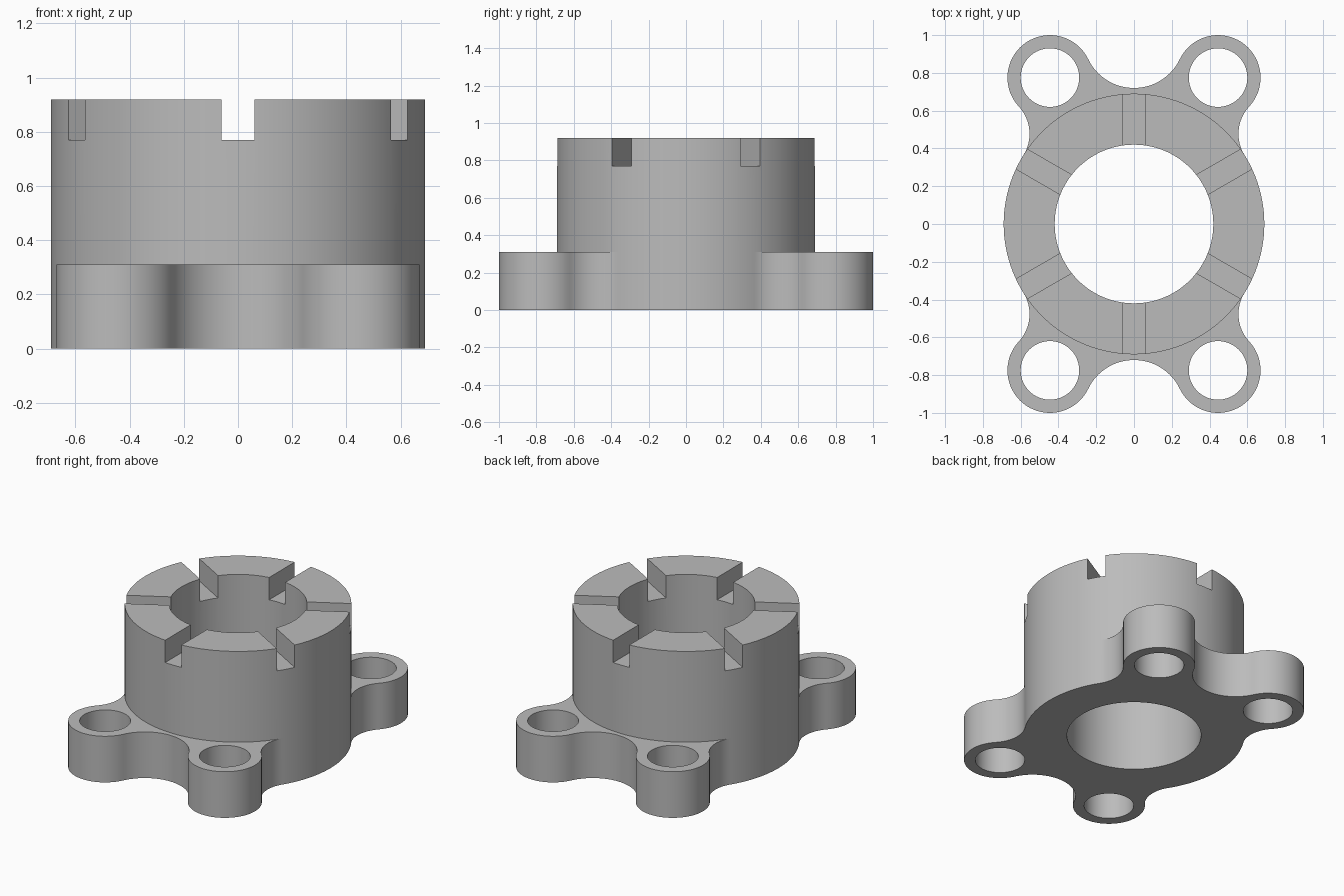
import bpy, bmesh
from math import sin, cos, radians, atan2, degrees
from mathutils import Matrix, Vector

cube = bpy.data.objects.get("Cube")
if cube:
    bpy.data.objects.remove(cube, do_unlink=True)

BODY_R, BORE_R, EAR_R, HOLE_R = 0.69, 0.42, 0.225, 0.155
FLANGE_Z, SLOT_Z, TOP_Z = 0.31, 0.77, 0.92
EAR = Vector((0.445, 0.775))
SIDE = Vector((0.766, 0.477))     # centre of the fillet between body and ear
WAIST = Vector((0, 0.989))        # centre of the fillet between two ears
SIDE_R, WAIST_R = 0.213, 0.269


def arc(centre, r, a, b, n):
    angles = [radians(a + (b - a) * i / n) for i in range(n + 1)]
    return [Vector((centre[0] + r * cos(t), centre[1] + r * sin(t))) for t in angles]


def heading(a, b):
    return degrees(atan2(b[1] - a[1], b[0] - a[0]))


def mirror(points, sx, sy):
    return [Vector((p.x * sx, p.y * sy)) for p in points]


def circle(centre, r, n=64):
    return arc(centre, r, 0, 360, n)[:-1]


# Outline pieces for one quarter, from the side to the waist
tangent = heading((0, 0), SIDE)
to_ear = heading(SIDE, EAR)
to_waist = heading(EAR, WAIST)
side_arc = arc((0, 0), BODY_R, -tangent, tangent, 24)
lobe = (arc(SIDE, SIDE_R, tangent + 180, to_ear, 16)
        + arc(EAR, EAR_R, to_ear - 180, to_waist, 36)[1:]
        + arc(WAIST, WAIST_R, to_waist - 180, -90, 16)[1:])
lobe[0] = side_arc[-1].copy()

# Back and front chains run from right to left, then left to right
back_lobes = lobe + mirror(lobe, -1, 1)[::-1][1:]
front_lobes = mirror(back_lobes, -1, -1)
back_arc = arc((0, 0), BODY_R, tangent, 180 - tangent, 44)
front_arc = mirror(back_arc, -1, -1)
left_arc = mirror(side_arc, -1, -1)
outline = side_arc[:-1] + back_lobes[:-1] + left_arc[:-1] + front_lobes[:-1]
body_ring = side_arc[:-1] + back_arc[:-1] + left_arc[:-1] + front_arc[:-1]
bore = circle((0, 0), BORE_R, 96)
ears = [(EAR.x * sx, EAR.y * sy) for sx in (-1, 1) for sy in (-1, 1)]
holes = [circle(e, HOLE_R) for e in ears]

bm = bmesh.new()


def ring_edges(points, z):
    verts = [bm.verts.new((p.x, p.y, z)) for p in points]
    return [bm.edges.new((v, verts[i - 1])) for i, v in enumerate(verts)]


def cap(loops, z, up):
    edges = [e for loop in loops for e in ring_edges(loop, z)]
    bmesh.ops.triangle_fill(bm, edges=edges, normal=(0, 0, up))


def wall(points, z0, z1):
    low = [bm.verts.new((p.x, p.y, z0)) for p in points]
    high = [bm.verts.new((p.x, p.y, z1)) for p in points]
    for i in range(len(points)):
        bm.faces.new((low[i - 1], low[i], high[i], high[i - 1]))


# Flange with ears, and the collar rising from it
cap([outline, bore] + holes, 0, -1)
wall(outline, 0, FLANGE_Z)
for hole in holes:
    wall(hole, 0, FLANGE_Z)
for lobes, edge, y in ((back_lobes, back_arc, 1), (front_lobes, front_arc, -1)):
    shelf = lobes + edge[::-1][1:-1]
    cap([shelf] + [h for h, e in zip(holes, ears) if e[1] * y > 0], FLANGE_Z, 1)
wall(body_ring, FLANGE_Z, TOP_Z)
wall(bore, 0, TOP_Z)
cap([body_ring, bore], TOP_Z, 1)
bmesh.ops.remove_doubles(bm, verts=bm.verts, dist=0.0005)
bmesh.ops.recalc_face_normals(bm, faces=bm.faces)

mesh = bpy.data.meshes.new("flanged_collar")
bm.to_mesh(mesh)
bm.free()
collar = bpy.data.objects.new("flanged_collar", mesh)
bpy.context.collection.objects.link(collar)

# Three crossing slots cut six notches in the rim
cutters = []
for angle in (30, 90, 150):
    cut = bmesh.new()
    bmesh.ops.create_cube(cut, size=1, matrix=Matrix.Rotation(radians(angle), 4, "Z")
                          @ Matrix.Translation((0, 0, SLOT_Z + 0.2))
                          @ Matrix.Diagonal((2, 0.12, 0.4, 1)))
    cut_mesh = bpy.data.meshes.new("slot_cutter")
    cut.to_mesh(cut_mesh)
    cut.free()
    cutter = bpy.data.objects.new("slot_cutter", cut_mesh)
    bpy.context.collection.objects.link(cutter)
    cutter.hide_render = True
    mod = collar.modifiers.new("slot", "BOOLEAN")
    mod.operation, mod.solver, mod.object = "DIFFERENCE", "EXACT", cutter
    cutters.append(cutter)

bpy.context.view_layer.update()
graph = bpy.context.evaluated_depsgraph_get()
cut_result = bpy.data.meshes.new_from_object(collar.evaluated_get(graph))
collar.modifiers.clear()
collar.data = cut_result
for cutter in cutters:
    bpy.data.objects.remove(cutter, do_unlink=True)

# Plain grey metal
grey = bpy.data.materials.new("plain_grey")
grey.use_nodes = True
colour = (0.5, 0.5, 0.5, 1)
grey.diffuse_color = colour
grey.node_tree.nodes["Principled BSDF"].inputs["Base Color"].default_value = colour
collar.data.materials.clear()
collar.data.materials.append(grey)

bpy.ops.object.select_all(action="DESELECT")
collar.select_set(True)
bpy.context.view_layer.objects.active = collar
bpy.ops.object.shade_smooth_by_angle(angle=radians(30))
